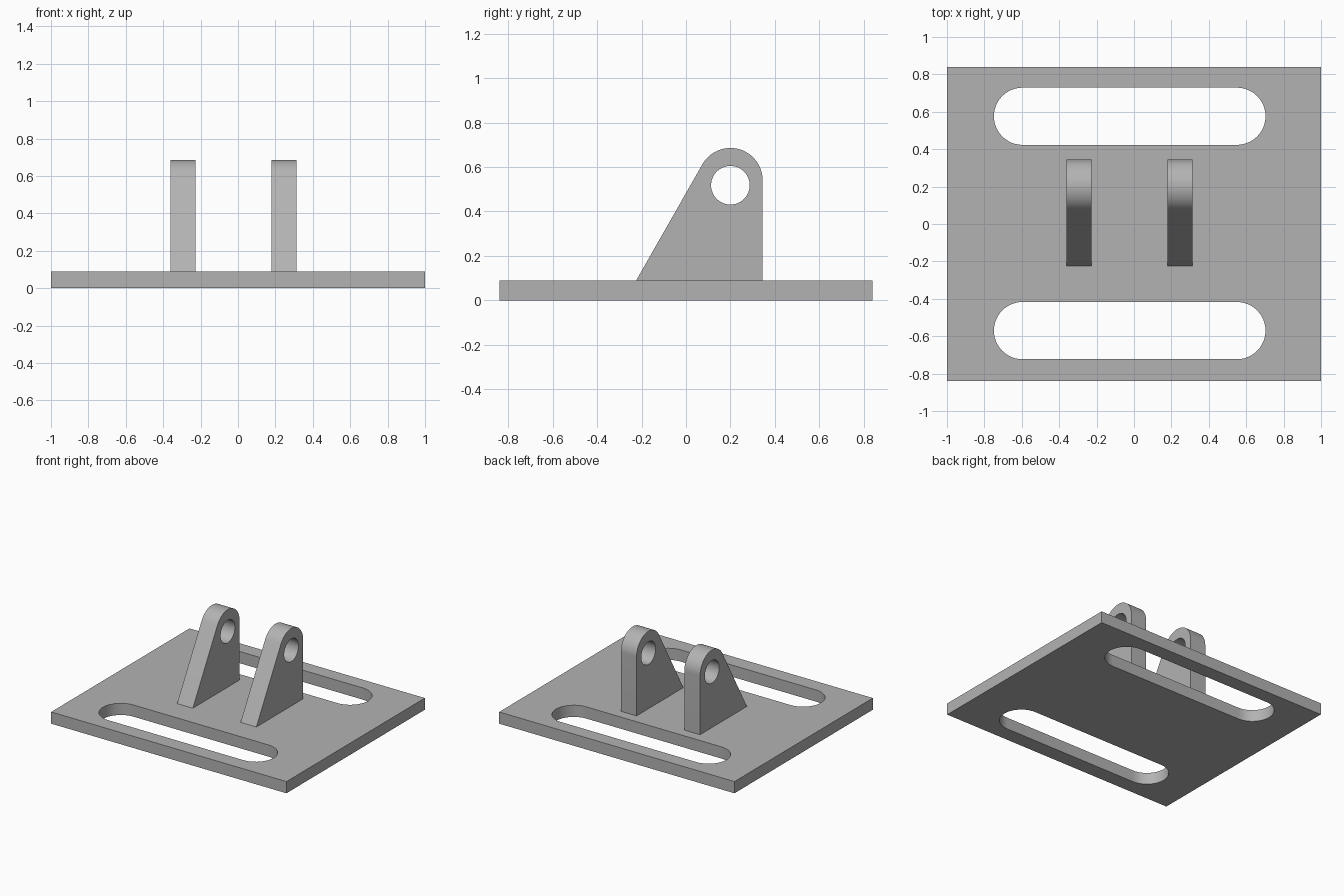
import bpy, bmesh
from math import cos, sin, radians
from mathutils import Matrix, Vector

cube = bpy.data.objects.get("Cube")
if cube:
    bpy.data.objects.remove(cube)

# Single grey material
grey = bpy.data.materials.new("plain grey")
grey.use_nodes = True
grey.diffuse_color = (0.45, 0.45, 0.45, 1)
grey.node_tree.nodes["Principled BSDF"].inputs["Base Color"].default_value = grey.diffuse_color


def arc(cx, cy, r, start, end, steps=24):
    """Points along an arc, angles in degrees, both ends included."""
    angles = [radians(start + (end - start) * i / steps) for i in range(steps + 1)]
    return [(cx + r * cos(a), cy + r * sin(a)) for a in angles]


def slot(x0, x1, y, r):
    """Rounded slot outline between two end centres."""
    return arc(x1, y, r, -90, 90) + arc(x0, y, r, 90, 270)


def extruded(name, outline, holes, depth, matrix):
    """Fill an outline with holes, extrude it along local z and place it."""
    bm = bmesh.new()
    for loop in [outline] + holes:
        verts = [bm.verts.new((x, y, 0)) for x, y in loop]
        for i, v in enumerate(verts):
            bm.edges.new((v, verts[i - 1]))
    bmesh.ops.triangle_fill(bm, edges=bm.edges[:], use_beauty=True, normal=Vector((0, 0, 1)))
    top = bmesh.ops.extrude_face_region(bm, geom=bm.faces[:], use_keep_orig=True)
    moved = [g for g in top["geom"] if isinstance(g, bmesh.types.BMVert)]
    bmesh.ops.translate(bm, verts=moved, vec=(0, 0, depth))
    bmesh.ops.recalc_face_normals(bm, faces=bm.faces[:])
    bm.transform(matrix)
    mesh = bpy.data.meshes.new(name)
    bm.to_mesh(mesh)
    bm.free()
    mesh.materials.append(grey)
    obj = bpy.data.objects.new(name, mesh)
    bpy.context.collection.objects.link(obj)
    bpy.ops.object.select_all(action="DESELECT")
    obj.select_set(True)
    bpy.context.view_layer.objects.active = obj
    bpy.ops.object.shade_smooth_by_angle(angle=radians(30))
    return obj


# Base plate with two long slots
T = 0.09
plate = [(-1, -0.84), (1, -0.84), (1, 0.84), (-1, 0.84)]
slots = [slot(-0.596, 0.55, y, 0.153) for y in (-0.57, 0.576)]
extruded("base_plate", plate, slots, T, Matrix.Identity(4))

# Two lugs: upright back, rounded top, sloping front and a pin hole
lug = [(-0.224, T), (0.345, T)] + arc(0.2, 0.541, 0.145, 0, 150)
pin_hole = arc(0.2, 0.518, 0.087, 0, 352.5, 47)
for name, x in (("right_lug", -0.361), ("left_lug", 0.179)):
    # Local x, y, z become world y, z, x
    axes = Matrix(((0, 0, 1, x), (1, 0, 0, 0), (0, 1, 0, 0), (0, 0, 0, 1)))
    extruded(name, lug, [pin_hole], 0.134, axes)
